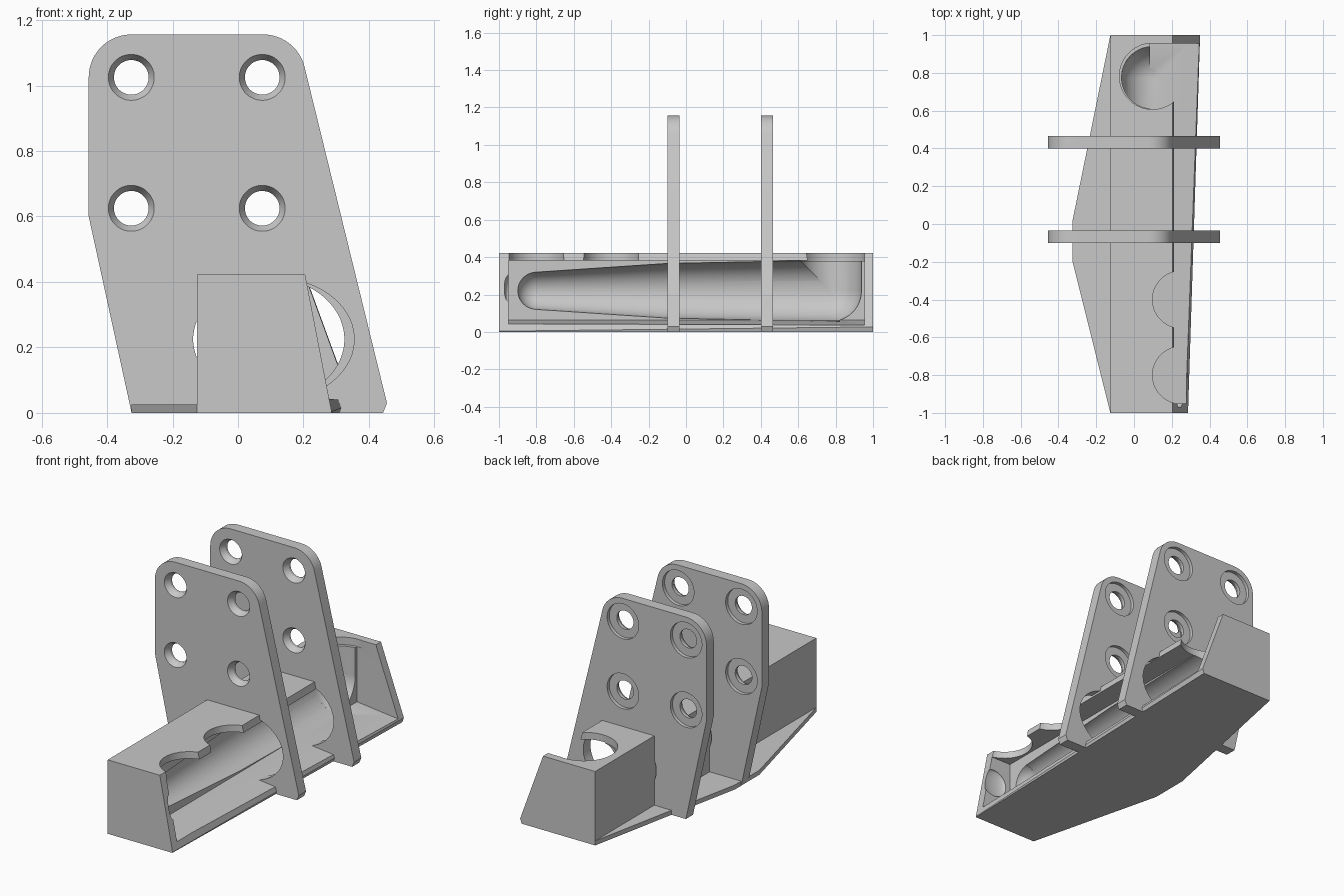
import bpy, bmesh, math
from mathutils import Matrix, Vector

cube = bpy.data.objects.get("Cube")
if cube:
    bpy.data.objects.remove(cube, do_unlink=True)

grey = bpy.data.materials.new("plain_grey")
grey.use_nodes = True
grey.diffuse_color = (0.58, 0.58, 0.58, 1)
grey.node_tree.nodes["Principled BSDF"].inputs["Base Color"].default_value = grey.diffuse_color


def finish(name, bm):
    bmesh.ops.recalc_face_normals(bm, faces=bm.faces)
    mesh = bpy.data.meshes.new(name)
    bm.to_mesh(mesh)
    bm.free()
    mesh.materials.append(grey)
    ob = bpy.data.objects.new(name, mesh)
    bpy.context.collection.objects.link(ob)
    return ob


def loft(name, *rings):
    """Capped solid through matching outlines."""
    bm = bmesh.new()
    loops = [[bm.verts.new(p) for p in ring] for ring in rings]
    bm.faces.new(loops[0])
    bm.faces.new(loops[-1])
    for a, b in zip(loops, loops[1:]):
        for i in range(len(a)):
            j = (i + 1) % len(a)
            bm.faces.new((a[i], a[j], b[j], b[i]))
    return finish(name, bm)


def turned(name, axis, centre, profile, stretch=1.0, segments=64):
    """Round solid along Y or Z from (position, radius) pairs; stretch widens x."""
    rings = []
    for pos, r in profile:
        ring = []
        for i in range(segments):
            t = math.tau * (i + 0.5) / segments
            u, v = centre[0] + stretch * r * math.cos(t), centre[1] + r * math.sin(t)
            ring.append((u, pos, v) if axis == "Y" else (u, v, pos))
        rings.append(ring)
    return loft(name, *rings)


def box(name, lo, hi):
    bm = bmesh.new()
    size = Vector(hi) - Vector(lo)
    mid = (Vector(hi) + Vector(lo)) / 2
    bmesh.ops.create_cube(bm, size=1, matrix=Matrix.Translation(mid) @ Matrix.Diagonal((*size, 1)))
    return finish(name, bm)


def ball(name, centre, radii):
    bm = bmesh.new()
    bmesh.ops.create_uvsphere(bm, u_segments=48, v_segments=24, radius=1,
                              matrix=Matrix.Translation(centre) @ Matrix.Diagonal((*radii, 1)))
    return finish(name, bm)


def carve(ob, cutters):
    """Subtract all cutters, bake the result and drop the cutters."""
    for c in cutters:
        c.hide_render = True
        mod = ob.modifiers.new("cut", "BOOLEAN")
        mod.operation = "DIFFERENCE"
        mod.solver = "EXACT"
        mod.object = c
    deps = bpy.context.evaluated_depsgraph_get()
    mesh = bpy.data.meshes.new_from_object(ob.evaluated_get(deps))
    ob.modifiers.clear()
    ob.data = mesh
    for c in cutters:
        bpy.data.objects.remove(c, do_unlink=True)


def smooth(ob):
    bpy.ops.object.select_all(action="DESELECT")
    ob.select_set(True)
    bpy.context.view_layer.objects.active = ob
    bpy.ops.object.shade_smooth_by_angle(angle=math.radians(25))


# Trough body, wider toward the back, with a sloping open side
def body_ring(y, foot, lip):
    return [(x, y, z) for x, z in
            ((-0.125, 0), (foot - lip / 3, 0), (foot, lip), (0.205, 0.423), (-0.125, 0.423))]


body = loft("trough_body", body_ring(-1, 0.286, 0.004), body_ring(1, 0.35, 0.027))
WALL, AX, AZ, BEND = 0.085, 0.098, 0.22, 0.775
pocket = [(WALL, 0.065), (0.29, 0.042), (0.6, 0.01), (0.6, 0.383), (WALL, 0.383)]
cutters = [
    loft("pocket", [(x, -0.95, z) for x, z in pocket], [(x, 0.955, z) for x, z in pocket]),
    turned("groove", "Y", (AX, AZ), [(-0.81, 0.1), (-0.1, 0.147), (BEND, 0.164)]),
    ball("groove_front_end", (AX, -0.8, AZ), (0.1, 0.1, 0.1)),
    ball("groove_bend", (AX, BEND, AZ), (0.164, 0.164, 0.164)),
    turned("riser", "Z", (AX, BEND), [(AZ, 0.164), (0.6, 0.164)]),
    turned("riser_mouth", "Z", (AX, 0.782), [(0.38, 0.175), (0.6, 0.175)]),
    box("riser_slot", (WALL, 0.785, 0.3), (0.6, 0.955, 0.6)),
    ball("front_wall_dimple", (0.2, -0.95, 0.225), (0.085, 0.025, 0.08)),
]
for y in (-0.8, -0.4):
    cutters.append(turned("finger_notch", "Z", (0.25, y), [(0.3, 0.152), (0.6, 0.152)]))
carve(body, cutters)
smooth(body)

# Thin flange along the closed side
outline = [(-0.125, -1), (-0.125, 1), (-0.325, 0.02), (-0.325, -0.2)]
loft("side_flange", [(x, y, 0) for x, y in outline], [(x, y, 0.026) for x, y in outline])


# Upright mounting plates with rounded shoulders
def arc(cx, cz, r, a0, a1, n=12):
    return [(cx + r * math.cos(math.radians(a0 + (a1 - a0) * i / n)),
             cz + r * math.sin(math.radians(a0 + (a1 - a0) * i / n))) for i in range(n + 1)]


profile = [(-0.325, 0), (0.443, 0), (0.455, 0.03)]
profile += arc(0.077, 1.026, 0.13, 14, 90) + arc(-0.326, 1.026, 0.13, 90, 180) + [(-0.456, 0.6)]

THICK, TALL = 0.065, 0.188
for name, y, mid, wide in (("front_plate", -0.1, 0.109, 0.246), ("back_plate", 0.4, 0.094, 0.231)):
    back = y + THICK
    plate = loft(name, [(x, y, z) for x, z in profile], [(x, back, z) for x, z in profile])
    cutters = [turned("passage", "Y", (mid, 0.225), [(y - 0.1, TALL), (back + 0.1, TALL)], wide / TALL)]
    # Bolt holes: countersunk in front, counterbored behind
    bolt = [(y - 0.01, 0.076), (y + 0.03, 0.053), (back - 0.02, 0.053), (back - 0.02, 0.1), (back + 0.02, 0.1)]
    for x in (-0.326, 0.074):
        for z in (0.625, 1.025):
            cutters.append(turned("bolt_hole", "Y", (x, z), bolt, segments=40))
    carve(plate, cutters)
    smooth(plate)
